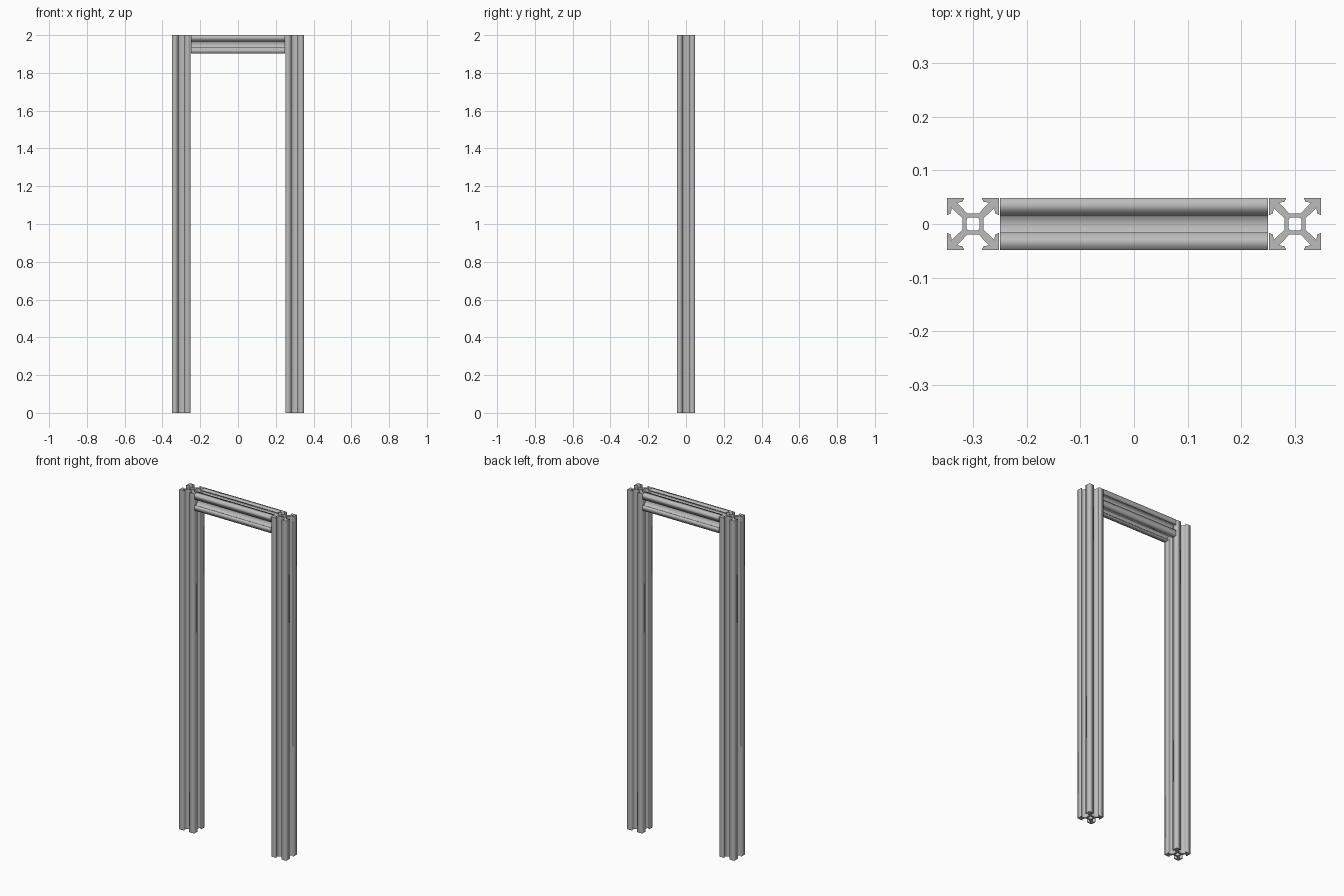
import bpy
from math import pi

cube = bpy.data.objects.get("Cube")
if cube:
    bpy.data.objects.remove(cube, do_unlink=True)

# Material
metal = bpy.data.materials.new("brushed_grey_metal")
metal.use_nodes = True
grey = (0.5, 0.5, 0.5, 1)
metal.diffuse_color = grey
metal.node_tree.nodes["Principled BSDF"].inputs["Base Color"].default_value = grey

# Slotted section: half of one corner arm, then mirrored over the diagonal
HALF = 0.0487
half_arm = [(0.02, 0.011), (0.04, 0.03), (0.041, 0.02), (HALF, 0.016)]
quarter = half_arm + [(HALF, HALF)] + [(y, x) for x, y in reversed(half_arm)]
quarter_bore = [(0.0125, 0.007), (0.0105, 0.0105), (0.007, 0.0125)]


def four_fold(points):
    """Repeat a quarter outline by quarter turns into a closed ring."""
    ring = []
    for _ in range(4):
        ring += points
        points = [(-y, x) for x, y in points]
    return ring


def extrusion(name, length, location, rotation=(0, 0, 0)):
    """Slotted bar with a central bore, extruded along its local z."""
    curve = bpy.data.curves.new(name, 'CURVE')
    curve.dimensions = '2D'
    curve.fill_mode = 'BOTH'
    curve.extrude = length / 2
    for ring in (four_fold(quarter), four_fold(quarter_bore)):
        spline = curve.splines.new('POLY')
        spline.points.add(len(ring) - 1)
        for point, (x, y) in zip(spline.points, ring):
            point.co = (x, y, 0, 1)
        spline.use_cyclic_u = True
    curve.materials.append(metal)
    obj = bpy.data.objects.new(name, curve)
    obj.location = location
    obj.rotation_euler = rotation
    bpy.context.collection.objects.link(obj)
    bpy.ops.object.select_all(action='DESELECT')
    obj.select_set(True)
    bpy.context.view_layer.objects.active = obj
    bpy.ops.object.convert(target='MESH')


# Uprights and the top rail between them
for side, name in ((1, "left_upright"), (-1, "right_upright")):
    extrusion(name, 2, (side * 0.3, 0, 1))
extrusion("top_rail", 0.5, (0, 0, 2 - HALF), (0, pi / 2, 0))
